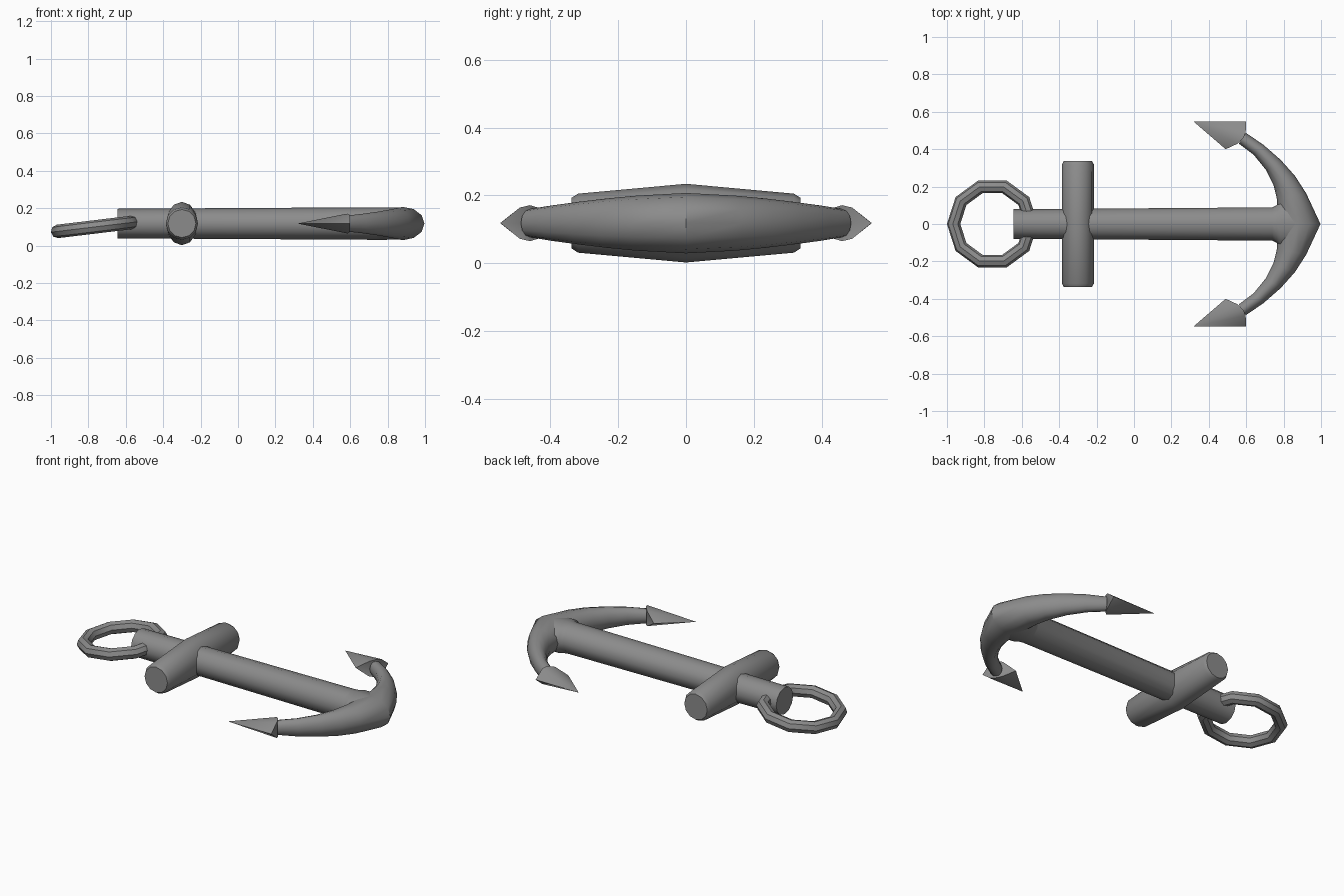
import bpy, bmesh, math
from mathutils import Vector

if "Cube" in bpy.data.objects:
    bpy.data.objects.remove(bpy.data.objects["Cube"])

Z = 0.118   # height of the anchor's centre plane
N = 12      # sides of the round bars

iron = bpy.data.materials.new("dark_iron")
iron.diffuse_color = (0.26, 0.26, 0.26, 1)
iron.use_nodes = True
iron.node_tree.nodes["Principled BSDF"].inputs["Base Color"].default_value = iron.diffuse_color


def smooth(ob, angle):
    ob.data.materials.append(iron)
    bpy.ops.object.select_all(action='DESELECT')
    ob.select_set(True)
    bpy.context.view_layer.objects.active = ob
    bpy.ops.object.shade_smooth_by_angle(angle=math.radians(angle))


def finish(name, bm, angle=40):
    bmesh.ops.recalc_face_normals(bm, faces=bm.faces)
    me = bpy.data.meshes.new(name)
    bm.to_mesh(me)
    bm.free()
    ob = bpy.data.objects.new(name, me)
    bpy.context.collection.objects.link(ob)
    smooth(ob, angle)


def loft(name, sections, n=N, angle=40):
    """Skin elliptical sections (centre, half-axis u, half-axis v) with end caps."""
    bm = bmesh.new()
    rings = []
    for c, u, v in sections:
        c, u, v = Vector(c), Vector(u), Vector(v)
        rings.append([bm.verts.new(c + u * math.cos(2 * math.pi * i / n)
                                   + v * math.sin(2 * math.pi * i / n)) for i in range(n)])
    for a, b in zip(rings, rings[1:]):
        for i in range(n):
            j = (i + 1) % n
            bm.faces.new((a[i], a[j], b[j], b[i]))
    bm.faces.new(rings[0])
    bm.faces.new(rings[-1])
    finish(name, bm, angle)


# Shank, thickening slightly and flaring sideways into the crown
loft("shank", [((x, 0, Z), (0, ry, 0), (0, 0, rz))
               for x, ry, rz in ((-0.645, 0.079, 0.079), (0.74, 0.089, 0.087),
                                 (0.764, 0.102, 0.087), (0.785, 0.132, 0.087),
                                 (0.87, 0.132, 0.085))], angle=60)

# Stock, swelling vertically in the middle
loft("stock", [((-0.3, y, Z), (rx, 0, 0), (0, 0, rz))
               for y, rx, rz in ((-0.337, 0.075, 0.075), (-0.318, 0.086, 0.087),
                                 (0, 0.086, 0.116),
                                 (0.318, 0.086, 0.087), (0.337, 0.075, 0.075))])

# Curved arms: outer point, inner point and vertical half thickness
half = [((0.997, 0), (0.765, 0), 0.089),
        ((0.92, 0.165), (0.765, 0.13), 0.081),
        ((0.86, 0.258), (0.747, 0.205), 0.073),
        ((0.785, 0.342), (0.705, 0.29), 0.063),
        ((0.69, 0.425), (0.64, 0.37), 0.052),
        ((0.598, 0.487), (0.56, 0.43), 0.042)]
sections = []
for s, items in ((-1, half[::-1]), (1, half[1:])):
    for o, i, h in items:
        o, i = Vector((o[0], s * o[1], Z)), Vector((i[0], s * i[1], Z))
        sections.append(((o + i) / 2, (o - i) / 2, (0, 0, h)))
loft("arms", sections, angle=45)

# Pointed flukes with a rounded lens-shaped base
base = [(0.49, 0.40, 0), (0.555, 0.43, 0.044), (0.585, 0.46, 0.053), (0.597, 0.49, 0.046),
        (0.6, 0.547, 0), (0.597, 0.49, -0.046), (0.585, 0.46, -0.053), (0.555, 0.43, -0.044)]
for s, side in ((1, "left"), (-1, "right")):
    bm = bmesh.new()
    ring = [bm.verts.new((x, s * y, Z + z)) for x, y, z in base]
    tip = bm.verts.new((0.318, s * 0.548, Z))
    back = bm.verts.new((0.58, s * 0.46, Z))
    for i in range(len(ring)):
        j = (i + 1) % len(ring)
        bm.faces.new((ring[i], ring[j], tip))
        bm.faces.new((ring[j], ring[i], back))
    finish("fluke_" + side, bm, 50)

# Ten-sided ring, tilted through the end of the shank
bpy.ops.mesh.primitive_torus_add(major_segments=10, minor_segments=8, major_radius=0.209,
                                 minor_radius=0.036, location=(-0.757, 0, 0.101),
                                 rotation=(0, -0.12, 0))
bpy.context.object.name = "ring"
smooth(bpy.context.object, 35)
